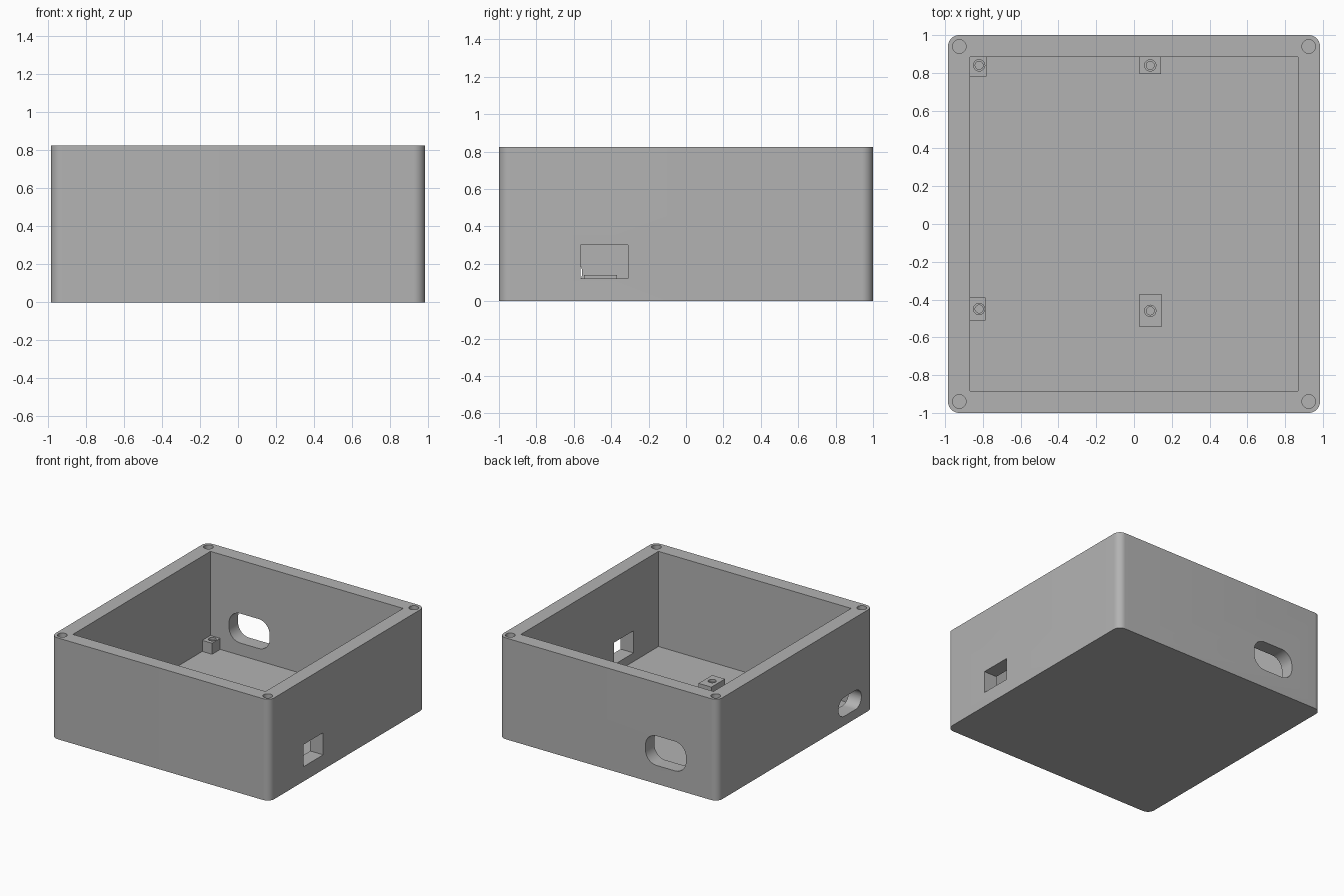
import bpy
import bmesh
from math import cos, sin, pi, radians
from mathutils import Vector

if "Cube" in bpy.data.objects:
    bpy.data.objects.remove(bpy.data.objects["Cube"], do_unlink=True)

# Single plastic colour
grey = bpy.data.materials.new("grey_plastic")
grey.use_nodes = True
COLOUR = (0.45, 0.45, 0.45, 1)
grey.diffuse_color = COLOUR
grey.node_tree.nodes["Principled BSDF"].inputs["Base Color"].default_value = COLOUR

WALL_X, WALL_Y, HEIGHT, FLOOR = 0.985, 1.0, 0.825, 0.05
IN_X, IN_Y = 0.868, 0.885
POST_TOP = 0.14


def prism(name, low, high, axis=2, radius=0.0, steps=12):
    """Box between two corners, with its edges along one axis rounded."""
    low, high = Vector(low), Vector(high)
    u, v = (axis + 1) % 3, (axis + 2) % 3
    points = []
    for k, (su, sv) in enumerate([(1, 1), (0, 1), (0, 0), (1, 0)]):
        cu = high[u] - radius if su else low[u] + radius
        cv = high[v] - radius if sv else low[v] + radius
        count = steps if radius else 0
        for i in range(count + 1):
            a = (k + (i / count if count else 0)) * pi / 2
            points.append((cu + radius * cos(a), cv + radius * sin(a)))
    bm = bmesh.new()
    verts = []
    for pu, pv in points:
        co = Vector()
        co[axis], co[u], co[v] = low[axis], pu, pv
        verts.append(bm.verts.new(co))
    bmesh.ops.remove_doubles(bm, verts=bm.verts[:], dist=0.0001)
    base = bm.faces.new([p for p in verts if p.is_valid])
    top = bmesh.ops.extrude_face_region(bm, geom=[base])["geom"]
    shift = Vector()
    shift[axis] = high[axis] - low[axis]
    bmesh.ops.translate(bm, verts=[g for g in top if isinstance(g, bmesh.types.BMVert)], vec=shift)
    bmesh.ops.recalc_face_normals(bm, faces=bm.faces[:])
    mesh = bpy.data.meshes.new(name)
    bm.to_mesh(mesh)
    bm.free()
    mesh.materials.append(grey)
    obj = bpy.data.objects.new(name, mesh)
    bpy.context.collection.objects.link(obj)
    return obj


def bore(x, y, r, bottom, top):
    """Round vertical cutter."""
    return prism("bore_cutter", (x - r, y - r, bottom), (x + r, y + r, top), 2, r * 0.999)


def cut(obj, cutters):
    """Subtract the cutters, then remove them."""
    bpy.ops.object.select_all(action="DESELECT")
    bpy.context.view_layer.objects.active = obj
    obj.select_set(True)
    for cutter in cutters:
        cutter.hide_render = True
        mod = obj.modifiers.new("cut", "BOOLEAN")
        mod.operation, mod.solver, mod.object = "DIFFERENCE", "EXACT", cutter
        bpy.ops.object.modifier_apply(modifier=mod.name)
        bpy.data.objects.remove(cutter, do_unlink=True)
    bpy.ops.object.shade_smooth_by_angle(angle=radians(30))


# Open case with rounded upright corners
case = prism("case_shell", (-WALL_X, -WALL_Y, 0), (WALL_X, WALL_Y, HEIGHT), 2, 0.06)
cutters = [
    prism("cavity_cutter", (-IN_X, -IN_Y, FLOOR), (IN_X, IN_Y, 1)),
    # Rectangular port, rounded back port and round-ended side slot
    prism("port_cutter", (0.8, -0.565, 0.12), (1.1, -0.31, 0.30), 0),
    prism("back_port_cutter", (-0.70, 0.8, 0.15), (-0.335, 1.1, 0.39), 1, 0.1),
    prism("slot_cutter", (-1.1, -0.85, 0.075), (-0.8, -0.555, 0.23), 0, 0.077),
]
# Lid screw holes in the rim corners
for sx in (-1, 1):
    for sy in (-1, 1):
        cutters.append(bore(sx * 0.925, sy * 0.94, 0.036, 0.5, 1))
cut(case, cutters)

# Board posts: x range, y range, screw hole centre; sunk into floor and walls
posts = {
    "back_right_post": (-0.89, -0.78, 0.78, 0.9, -0.82, 0.84),
    "back_middle_post": (0.03, 0.142, 0.795, 0.9, 0.086, 0.84),
    "front_right_post": (-0.89, -0.785, -0.51, -0.39, -0.82, -0.45),
    "front_middle_post": (0.03, 0.146, -0.545, -0.37, 0.086, -0.46),
}
for name, (x0, x1, y0, y1, hx, hy) in posts.items():
    post = prism(name, (x0, y0, 0.03), (x1, y1, POST_TOP))
    cut(post, [bore(hx, hy, 0.03, POST_TOP - 0.02, 0.3), bore(hx, hy, 0.021, 0.06, 0.3)])
